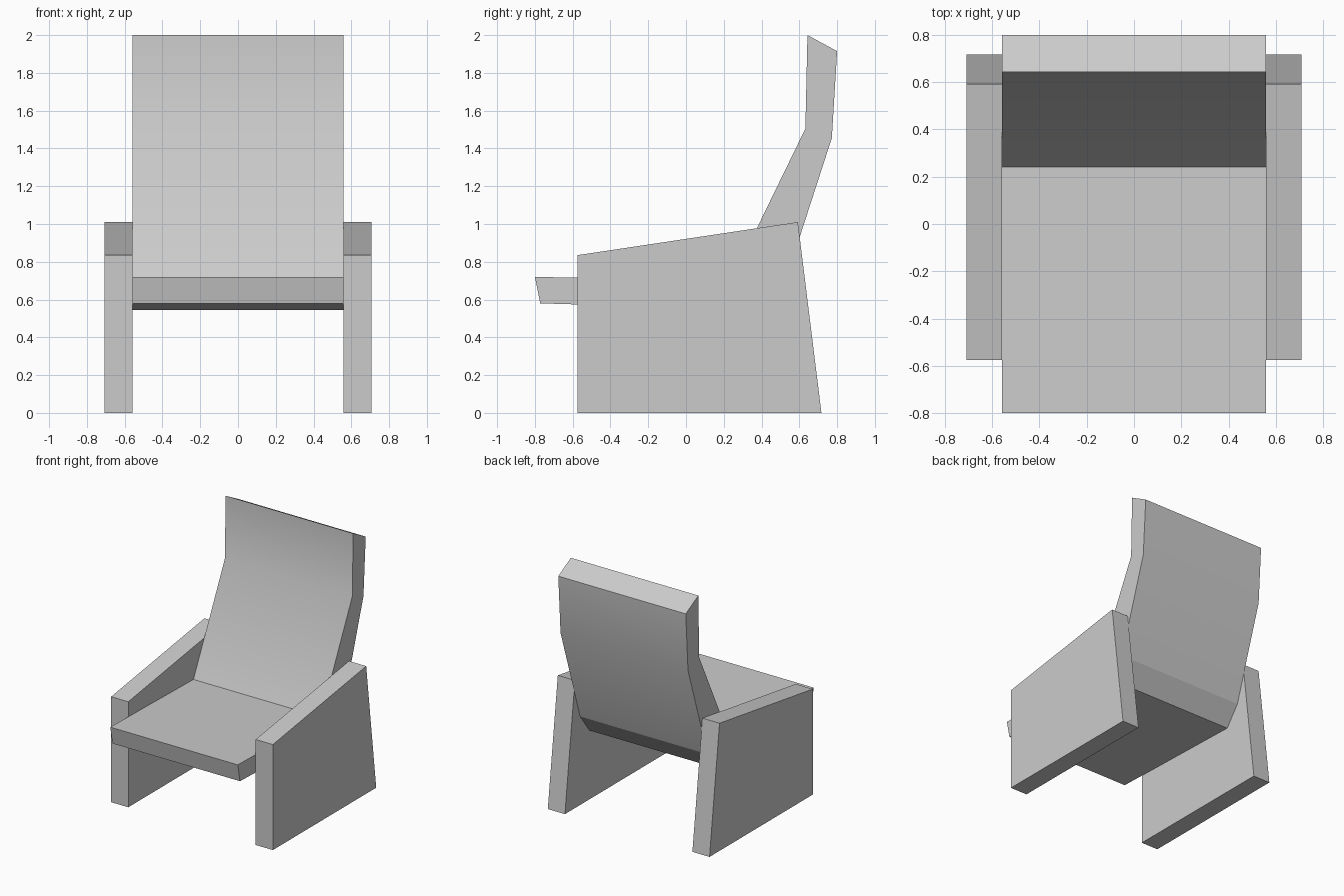
import bpy
import bmesh

cube = bpy.data.objects.get("Cube")
if cube:
    bpy.data.objects.remove(cube, do_unlink=True)

COLOUR = (0.6, 0.6, 0.6, 1.0)
grey = bpy.data.materials.new("light grey")
grey.use_nodes = True
grey.diffuse_color = COLOUR
grey.node_tree.nodes["Principled BSDF"].inputs["Base Color"].default_value = COLOUR


def extrude_profile(name, profile, x0, x1, soft=()):
    """Extrude a (y, z) outline from x0 to x1; edges at the soft corners stay smooth."""
    bm = bmesh.new()
    left = [bm.verts.new((x0, y, z)) for y, z in profile]
    right = [bm.verts.new((x1, y, z)) for y, z in profile]
    bm.faces.new(left)
    bm.faces.new(right[::-1])
    for i in range(len(profile)):
        j = (i + 1) % len(profile)
        bm.faces.new((left[i], right[i], right[j], left[j]))
    bmesh.ops.recalc_face_normals(bm, faces=bm.faces)
    for f in bm.faces:
        f.smooth = True
    for e in bm.edges:
        e.smooth = False
    for i in soft:
        bm.edges.get((left[i], right[i])).smooth = True
    mesh = bpy.data.meshes.new(name)
    bm.to_mesh(mesh)
    bm.free()
    mesh.materials.append(grey)
    obj = bpy.data.objects.new(name, mesh)
    bpy.context.collection.objects.link(obj)
    return obj


INNER, OUTER = 0.558, 0.708

# Seat and bent backrest in one continuous slab
seat_profile = [
    (-0.80, 0.72), (0.24, 0.70), (0.632, 1.505), (0.643, 2.0),
    (0.80, 1.915), (0.772, 1.455), (0.527, 0.70), (0.41, 0.545), (-0.772, 0.58),
]
extrude_profile("seat_and_backrest", seat_profile, -INNER, INNER, soft=(2, 5))

# Solid side panels that serve as legs and armrests
arm_profile = [(-0.575, 0), (0.717, 0), (0.592, 1.01), (-0.575, 0.835)]
for label, side in (("left", 1), ("right", -1)):
    extrude_profile(label + "_side_panel", arm_profile, side * INNER, side * OUTER)
